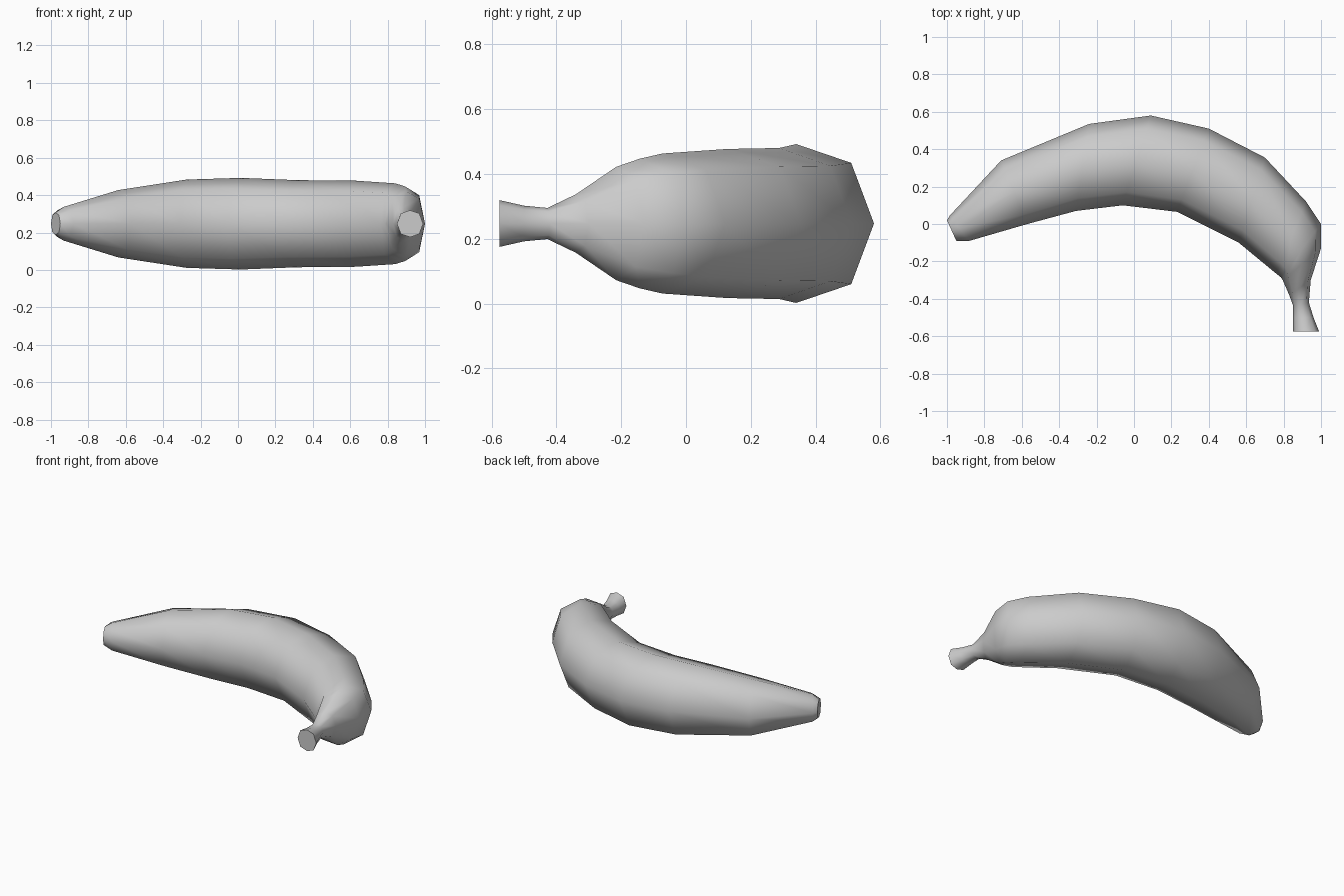
import bpy, bmesh
from math import sin, cos, pi
from mathutils import Vector

if "Cube" in bpy.data.objects:
    bpy.data.objects.remove(bpy.data.objects["Cube"])

SIDES = 8
MID_Z = 0.247

# Stations along the fruit: outer x, y, inner x, y, half height
STATIONS = [
    (-1.00, 0.02, -0.95, -0.09, 0.06),     # blossom tip
    (-0.985, 0.045, -0.88, -0.09, 0.09),
    (-0.71, 0.34, -0.57, 0.00, 0.18),
    (-0.24, 0.535, -0.31, 0.07, 0.236),
    (0.09, 0.58, -0.06, 0.10, 0.245),
    (0.40, 0.51, 0.23, 0.065, 0.233),
    (0.70, 0.355, 0.56, -0.10, 0.23),
    (0.92, 0.12, 0.76, -0.265, 0.216),
    (1.00, 0.00, 0.785, -0.285, 0.20),
    (1.00, -0.13, 0.795, -0.30, 0.175),
    (0.945, -0.30, 0.83, -0.38, 0.09),     # neck
    (0.935, -0.42, 0.85, -0.435, 0.048),
    (0.96, -0.50, 0.85, -0.50, 0.055),
    (0.99, -0.575, 0.85, -0.575, 0.072),   # stem end
]


def add_ring(bm, ox, oy, ix, iy, half):
    outer, inner = Vector((ox, oy, MID_Z)), Vector((ix, iy, MID_Z))
    centre, arm = (outer + inner) / 2, (outer - inner) / 2
    ring = []
    for k in range(SIDES):
        a = 2 * pi * k / SIDES
        # diagonal corners are pushed up a little to give the peel its ridges
        lift = 1.08 if k % 2 else 1.0
        ring.append(bm.verts.new(centre + arm * cos(a)
                                 + Vector((0, 0, half * lift * sin(a)))))
    return ring


# Banana skin: lofted octagonal rings
bm = bmesh.new()
rings = [add_ring(bm, *s) for s in STATIONS]
for a, b in zip(rings, rings[1:]):
    for k in range(SIDES):
        n = (k + 1) % SIDES
        bm.faces.new((a[k], a[n], b[n], b[k])).smooth = True

# Flat end caps
for ring in (rings[0], rings[-1]):
    cap = bm.faces.new(ring)
    for e in cap.edges:
        e.smooth = False
bmesh.ops.recalc_face_normals(bm, faces=bm.faces)

mesh = bpy.data.meshes.new("banana")
bm.to_mesh(mesh)
bm.free()
bpy.context.collection.objects.link(bpy.data.objects.new("banana", mesh))
